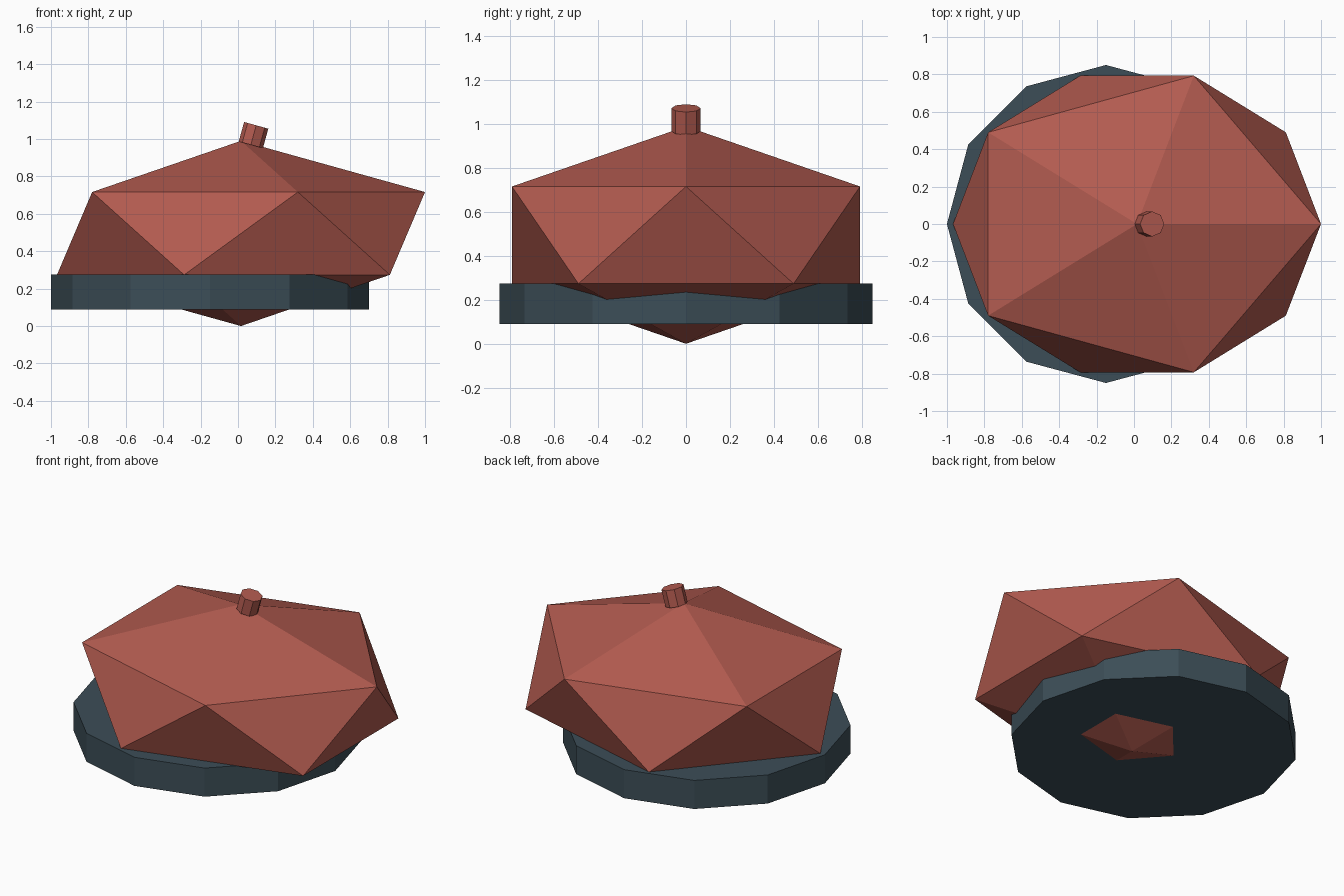
import bpy
from math import radians

if "Cube" in bpy.data.objects:
    bpy.data.objects.remove(bpy.data.objects["Cube"])


def material(name, color):
    m = bpy.data.materials.new(name)
    m.diffuse_color = (*color, 1)
    m.use_nodes = True
    m.node_tree.nodes["Principled BSDF"].inputs["Base Color"].default_value = m.diffuse_color
    return m


def finish(name, mat):
    ob = bpy.context.object
    ob.name = name
    ob.data.materials.append(mat)
    return ob


red = material("red", (0.45, 0.105, 0.08))
slate = material("slate", (0.045, 0.075, 0.095))

# Faceted body: a squashed icosahedron
bpy.ops.mesh.primitive_ico_sphere_add(subdivisions=1, radius=1, location=(0.016, 0, 0.495))
finish("body", red).scale = (1.10, 0.932, 0.495)

# Twelve-sided base plate, set off to the left; the body's tip pokes through
bpy.ops.mesh.primitive_cylinder_add(vertices=12, radius=0.85, depth=0.186, location=(-0.15, 0, 0.182))
finish("base_plate", slate)

# Short stem leaning to the right
bpy.ops.mesh.primitive_cylinder_add(vertices=8, radius=0.067, depth=0.108,
                                    location=(0.083, 0, 1.021), rotation=(0, radians(15.5), 0))
finish("stem", red)
